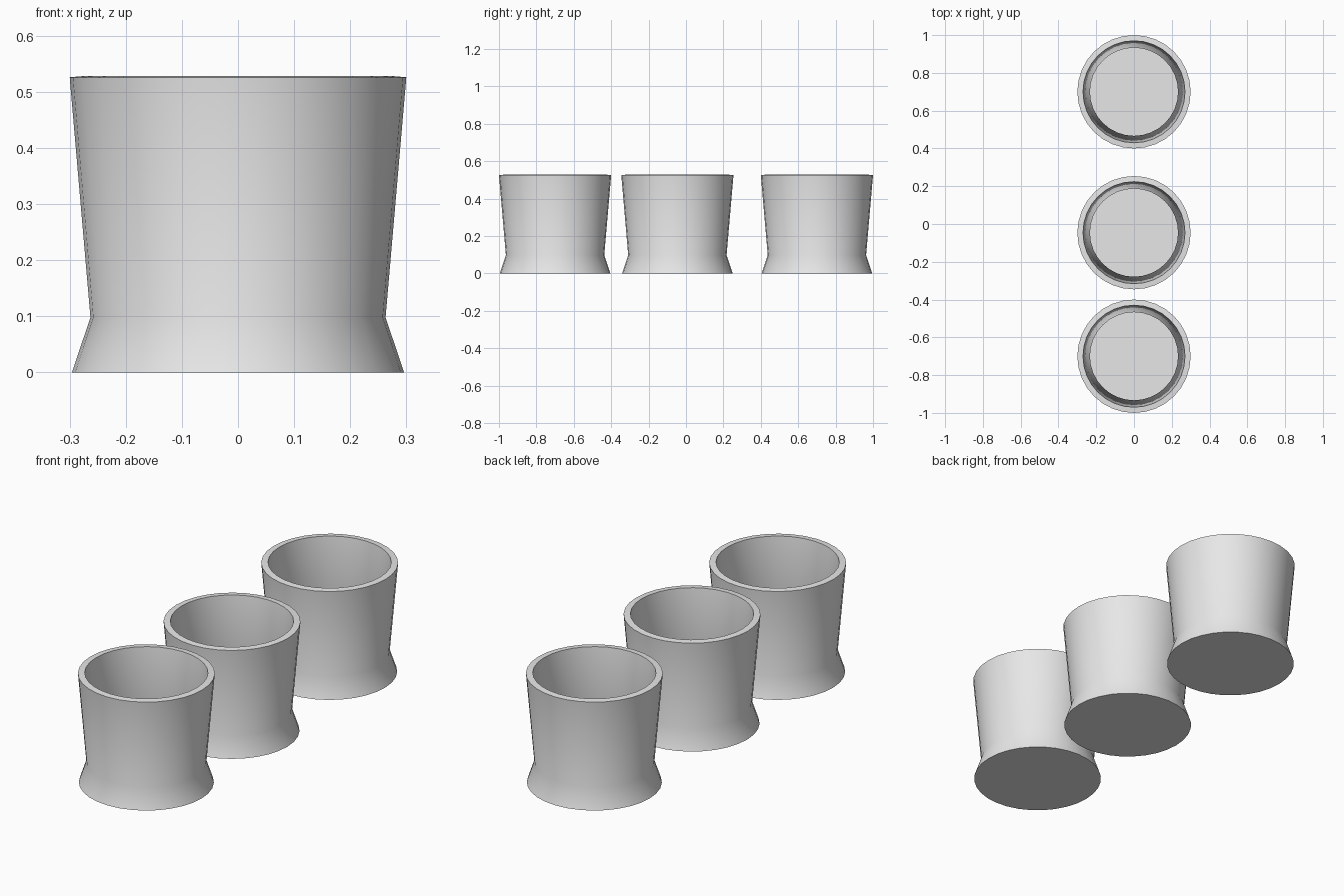
import bpy
import bmesh
from math import cos, sin, tau, radians

if "Cube" in bpy.data.objects:
    bpy.data.objects.remove(bpy.data.objects["Cube"], do_unlink=True)

SEGMENTS = 32
# Outer profile as (radius, height): flared foot, waist, rim
PROFILE = [(0.296, 0), (0.263, 0.098), (0.3, 0.526)]
WALL = 0.03

grey = bpy.data.materials.new("plain_grey")
grey.use_nodes = True
grey.diffuse_color = (0.8, 0.8, 0.8, 1)
grey.node_tree.nodes["Principled BSDF"].inputs["Base Color"].default_value = (0.8, 0.8, 0.8, 1)


def make_cup(name, y):
    """Turned open shell with a closed base, thickened inward."""
    bm = bmesh.new()
    rings = []
    for radius, height in PROFILE:
        rings.append([bm.verts.new((radius * cos(tau * i / SEGMENTS),
                                    radius * sin(tau * i / SEGMENTS), height))
                      for i in range(SEGMENTS)])
    bm.faces.new(reversed(rings[0]))
    for low, high in zip(rings, rings[1:]):
        for i in range(SEGMENTS):
            j = (i + 1) % SEGMENTS
            bm.faces.new((low[i], low[j], high[j], high[i]))
    mesh = bpy.data.meshes.new(name)
    bm.to_mesh(mesh)
    bm.free()
    mesh.materials.append(grey)

    cup = bpy.data.objects.new(name, mesh)
    cup.location.y = y
    bpy.context.collection.objects.link(cup)
    bpy.ops.object.select_all(action="DESELECT")
    cup.select_set(True)
    bpy.context.view_layer.objects.active = cup

    # Wall thickness, then smooth sides with crisp rim and base
    solid = cup.modifiers.new("wall", "SOLIDIFY")
    solid.thickness = WALL
    solid.offset = -1
    bpy.ops.object.modifier_apply(modifier=solid.name)
    bpy.ops.object.shade_smooth_by_angle(angle=radians(35))


for cup_name, cup_y in (("front_cup", -0.7), ("middle_cup", -0.046), ("back_cup", 0.7)):
    make_cup(cup_name, cup_y)
